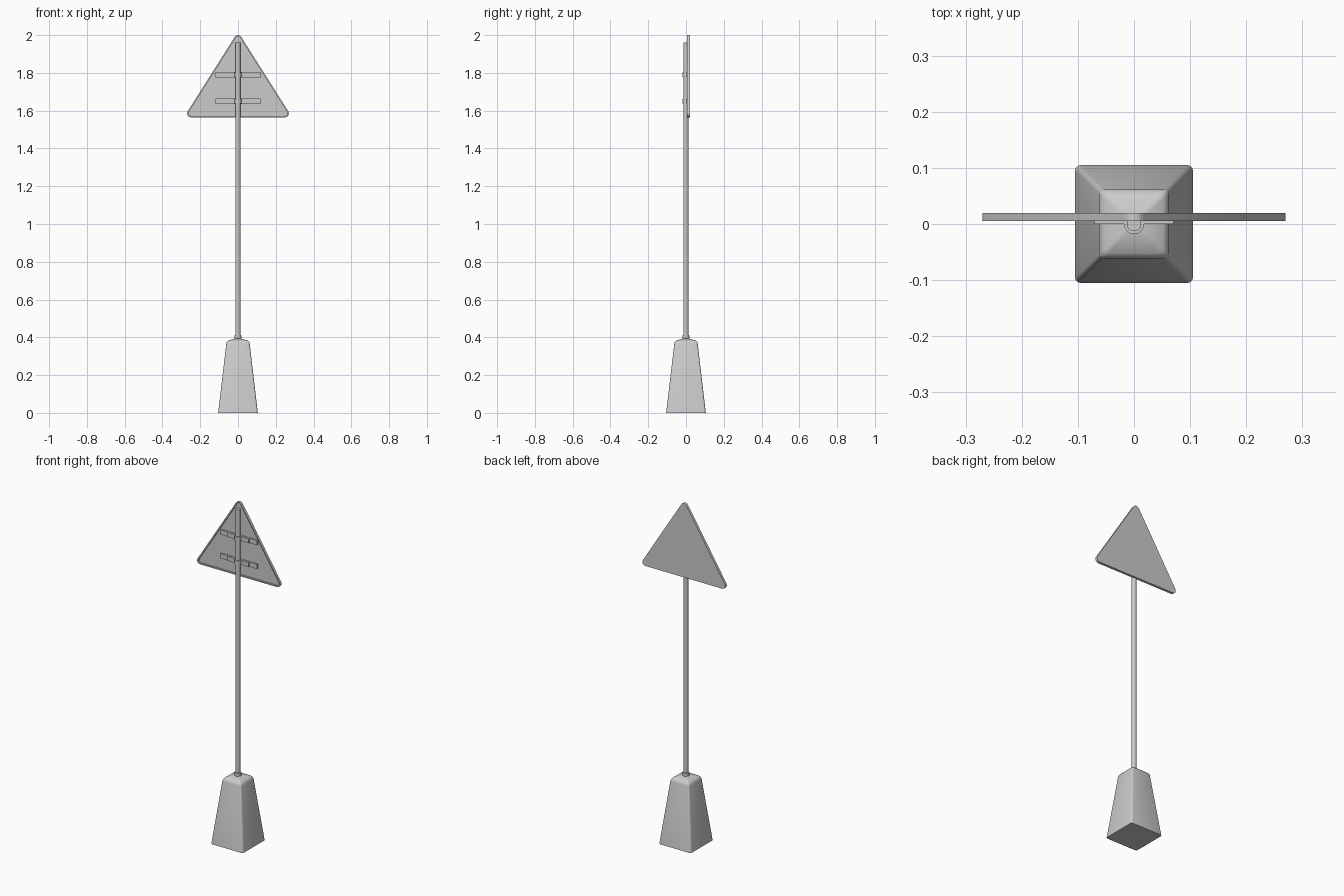
import bpy
import bmesh
from math import atan2, cos, sin, pi, radians

cube = bpy.data.objects.get("Cube")
if cube:
    bpy.data.objects.remove(cube)

grey = bpy.data.materials.new("light_grey")
grey.use_nodes = True
colour = (0.6, 0.6, 0.6, 1)
grey.diffuse_color = colour
grey.node_tree.nodes["Principled BSDF"].inputs["Base Color"].default_value = colour


def make(name, bm, smooth=None):
    bmesh.ops.recalc_face_normals(bm, faces=bm.faces)
    mesh = bpy.data.meshes.new(name)
    bm.to_mesh(mesh)
    bm.free()
    mesh.materials.append(grey)
    obj = bpy.data.objects.new(name, mesh)
    bpy.context.collection.objects.link(obj)
    if smooth:
        bpy.ops.object.select_all(action="DESELECT")
        obj.select_set(True)
        bpy.context.view_layer.objects.active = obj
        bpy.ops.object.shade_smooth_by_angle(angle=radians(smooth))
    return obj


def loft(name, rings, smooth):
    """Skin a stack of equal-length point rings and cap both ends."""
    bm = bmesh.new()
    loops = [[bm.verts.new(p) for p in ring] for ring in rings]
    n = len(loops[0])
    for a, b in zip(loops, loops[1:]):
        for i in range(n):
            j = (i + 1) % n
            bm.faces.new((a[i], a[j], b[j], b[i]))
    bm.faces.new(loops[0])
    bm.faces.new(loops[-1])
    return make(name, bm, smooth)


def circle(r, z, n=16):
    return [(r * cos(2 * pi * i / n), r * sin(2 * pi * i / n), z) for i in range(n)]


def rounded_square(h, r, z, steps=3):
    points = []
    for k in range(4):
        turn = k * pi / 2
        cx = (h - r) * (1 if k in (0, 3) else -1)
        cy = (h - r) * (1 if k in (0, 1) else -1)
        for s in range(steps + 1):
            a = turn + s * pi / 2 / steps
            points.append((cx + r * cos(a), cy + r * sin(a), z))
    return points


def box(name, x, y0, y1, z, height):
    ring = lambda level: [(-x, y0, level), (x, y0, level), (x, y1, level), (-x, y1, level)]
    return loft(name, [ring(z - height / 2), ring(z + height / 2)], None)


# Tapered foot with softened edges and a shallow peaked top
foot = [(0.105, 0.010, 0), (0.062, 0.008, 0.366), (0.059, 0.008, 0.376),
        (0.052, 0.008, 0.383), (0.014, 0.004, 0.394)]
loft("base", [rounded_square(*s) for s in foot], 50)

# Post and its collar
loft("post", [circle(0.013, 0.38), circle(0.013, 1.96)], 40)
loft("post_collar", [circle(0.018, 0.38), circle(0.018, 0.41)], 40)

# Triangular plate with rounded corners
radius, bottom, top, half = 0.02, 1.565, 2.0, 0.27
w, h = half - radius, top - bottom - 2 * radius
tilt = atan2(w, h)
corners = [(w, bottom + radius, -pi / 2, tilt),
           (0, top - radius, tilt, pi - tilt),
           (-w, bottom + radius, pi - tilt, 1.5 * pi)]
outline = []
for cx, cz, a0, a1 in corners:
    for i in range(7):
        a = a0 + (a1 - a0) * i / 6
        outline.append((cx + radius * cos(a), cz + radius * sin(a)))

bm = bmesh.new()
front = [bm.verts.new((x, 0.005, z)) for x, z in outline]
back = [bm.verts.new((x, 0.02, z)) for x, z in outline]
for i in range(len(outline)):
    j = (i + 1) % len(outline)
    bm.faces.new((front[i], front[j], back[j], back[i]))
bm.faces.new(back)
face = bm.faces.new(front)
bmesh.ops.recalc_face_normals(bm, faces=bm.faces)
# Sink the mounting side to leave a raised rim
bmesh.ops.inset_region(bm, faces=[face], thickness=0.007, use_even_offset=True)
sunk = bmesh.ops.extrude_discrete_faces(bm, faces=[face])["faces"][0]
for v in sunk.verts:
    v.co.y = 0.014
make("sign_plate", bm, 40)

# Two rails on the plate, each clamped to the post
for label, z in (("lower", 1.65), ("upper", 1.79)):
    box(label + "_rail", 0.12, 0.006, 0.016, z, 0.028)
    box(label + "_clamp_bar", 0.07, 0.0, 0.006, z, 0.026)
    loft(label + "_clamp_ring",
         [circle(0.018, z - 0.013), circle(0.018, z + 0.013)], 40)
